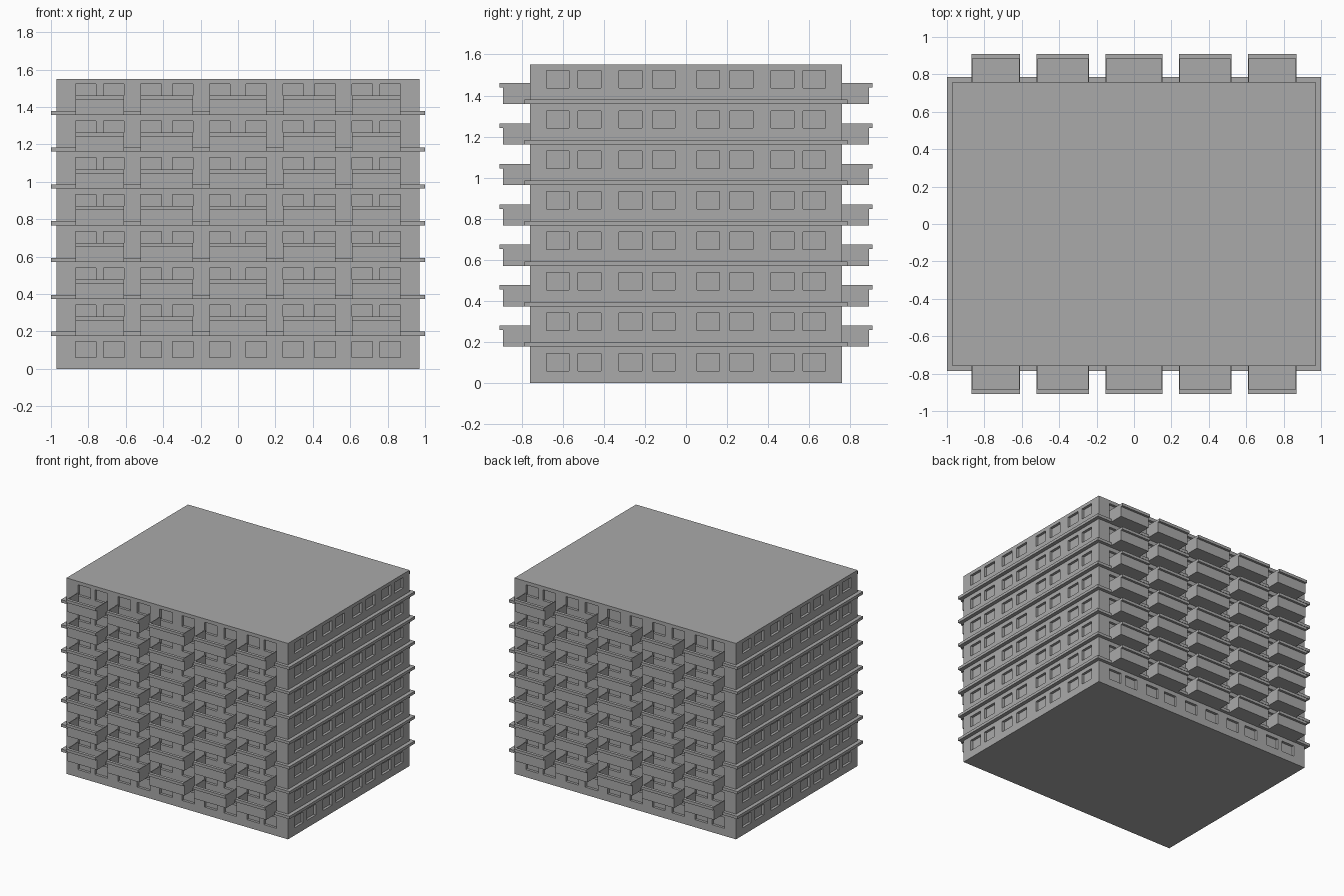
import bpy
import bmesh
from mathutils import Vector, Matrix

if "Cube" in bpy.data.objects:
    bpy.data.objects.remove(bpy.data.objects["Cube"])

concrete = bpy.data.materials.new("concrete_grey")
concrete.use_nodes = True
GREY = (0.4, 0.4, 0.4, 1)
concrete.diffuse_color = GREY
concrete.node_tree.nodes["Principled BSDF"].inputs["Base Color"].default_value = GREY

HALF_X, HALF_Y, HEIGHT = 0.97, 0.76, 1.55
STOREYS, PITCH = 8, 0.1968
LEDGE_Y, LEDGE_LOW, LEDGE_HIGH = 0.785, 0.177, 0.199

# Bays on the long walls and the windows at both ends of each bay
BAYS = [(-0.87, -0.61), (-0.52, -0.24), (-0.153, 0.153), (0.24, 0.52), (0.61, 0.87)]
WIDTH = 0.11
WINDOWS_X = [w for a, b in BAYS for w in ((a, a + WIDTH), (b - WIDTH, b))]
half_side = [(0.053, 0.163), (0.213, 0.325), (0.413, 0.525), (0.57, 0.68)]
WINDOWS_Y = [(-b, -a) for a, b in reversed(half_side)] + half_side
WINDOWS_Z = [(0.06 + i * PITCH, 0.145 + i * PITCH) for i in range(STOREYS)]


def add_box(bm, low, high):
    low, high = Vector(low), Vector(high)
    size = high - low
    matrix = Matrix.Translation((low + high) / 2) @ Matrix.Diagonal((*size, 1))
    return bmesh.ops.create_cube(bm, size=1, matrix=matrix)


def finish(bm, name):
    mesh = bpy.data.meshes.new(name)
    bm.to_mesh(mesh)
    bm.free()
    mesh.materials.append(concrete)
    obj = bpy.data.objects.new(name, mesh)
    bpy.context.collection.objects.link(obj)
    return obj


def inside(value, spans):
    return any(a < value < b for a, b in spans)


# Building body, sliced along the window edges
bm = bmesh.new()
add_box(bm, (-HALF_X, -HALF_Y, 0), (HALF_X, HALF_Y, HEIGHT))
for axis, spans in enumerate((WINDOWS_X, WINDOWS_Y, WINDOWS_Z)):
    normal = Vector((0, 0, 0))
    normal[axis] = 1
    for cut in (edge for span in spans for edge in span):
        bmesh.ops.bisect_plane(bm, geom=bm.verts[:] + bm.edges[:] + bm.faces[:],
                               plane_co=normal * cut, plane_no=normal)
bm.normal_update()

# Plain roof and base
for direction in (1, -1):
    flat = [f for f in bm.faces if f.normal.z * direction > 0.9]
    bmesh.ops.dissolve_faces(bm, faces=flat)

# Recessed windows on all four walls
panes = []
for face in bm.faces:
    c = face.calc_center_median()
    along, spans = (c.x, WINDOWS_X) if abs(face.normal.y) > 0.9 else (c.y, WINDOWS_Y)
    if abs(face.normal.z) < 0.1 and inside(along, spans) and inside(c.z, WINDOWS_Z):
        panes.append(face)
for face in bmesh.ops.extrude_discrete_faces(bm, faces=panes)["faces"]:
    face.normal_update()
    bmesh.ops.translate(bm, verts=face.verts[:], vec=face.normal * -0.02)
bmesh.ops.recalc_face_normals(bm, faces=bm.faces[:])
finish(bm, "building_body")

# Ledge around every upper floor
bm = bmesh.new()
for i in range(STOREYS - 1):
    z = i * PITCH
    add_box(bm, (-1, -LEDGE_Y, LEDGE_LOW + z), (1, LEDGE_Y, LEDGE_HIGH + z))
finish(bm, "floor_ledges")

# Open balconies: floor, side walls, front wall and projecting rail
WALL, FRONT, RAIL, TOP = 0.006, -0.89, -0.908, 0.28
bm = bmesh.new()
for i in range(STOREYS - 1):
    z = i * PITCH
    low, floor, top = LEDGE_LOW + z, LEDGE_HIGH + z, TOP + z
    for a, b in BAYS:
        add_box(bm, (a, FRONT, low), (b, -LEDGE_Y, floor))
        add_box(bm, (a, FRONT, floor), (b, FRONT + WALL, top))
        add_box(bm, (a, RAIL, top - 0.022), (b, FRONT, top))
        for x in (a, b - WALL):
            add_box(bm, (x, FRONT + WALL, floor), (x + WALL, -HALF_Y, top))
balconies = finish(bm, "balconies")

# Matching balconies on the back
mirror = balconies.modifiers.new("back_balconies", "MIRROR")
mirror.use_axis = (False, True, False)
mirror.use_mirror_merge = False
